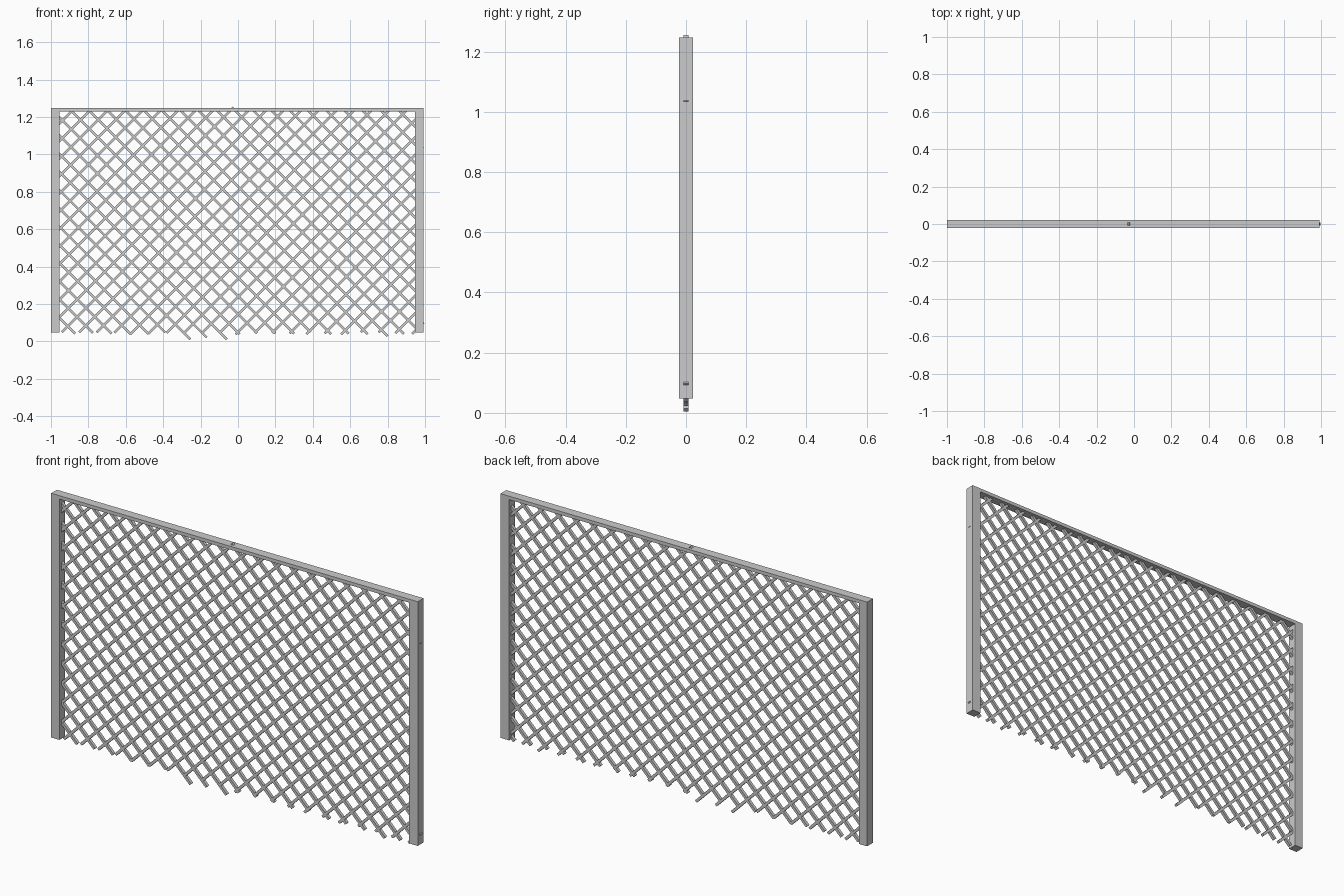
import bpy, math, random

if "Cube" in bpy.data.objects:
    bpy.data.objects.remove(bpy.data.objects["Cube"])

random.seed(4)


def box(name, x0, x1, y0, y1, z0, z1):
    bpy.ops.mesh.primitive_cube_add(
        size=1, location=((x0 + x1) / 2, (y0 + y1) / 2, (z0 + z1) / 2))
    ob = bpy.context.object
    ob.name = name
    ob.scale = (x1 - x0, y1 - y0, z1 - z0)
    return ob


# Flat-sided bar running from a to b in the xz plane
def bar(name, a, b, width=0.013, depth=0.015):
    dx, dz = b[0] - a[0], b[1] - a[1]
    bpy.ops.mesh.primitive_cube_add(
        size=1, location=((a[0] + b[0]) / 2, 0, (a[1] + b[1]) / 2))
    ob = bpy.context.object
    ob.name = name
    ob.scale = (width, depth, math.hypot(dx, dz))
    ob.rotation_euler = (0, math.atan2(dx, dz), 0)
    return ob


# Frame: two posts and a top rail
D = 0.0225
box("left_post", -1.0, -0.955, -D, D, 0.047, 1.247)
box("right_post", 0.946, 0.993, -D, D, 0.047, 1.247)
box("top_rail", -0.955, 0.946, -D, D, 1.23, 1.247)

# Mesh opening, bars overlap slightly into the frame
XL, XR, ZT = -0.966, 0.958, 1.233

# Bars rising to the right: x - z = d (a few poke through the frame)
pokes = {-13: "top", 0: "side", 10: "side"}
for k in range(-25, 12):
    d = -0.05 + 0.0941 * k
    zb = random.uniform(0.036, 0.05)
    lo = max(XL, zb + d)
    hi = min(XR, ZT + d)
    if k in pokes:
        hi = 1.25 + d if pokes[k] == "top" else (0.99 if k == 0 else 0.993)
    if hi - lo > 0.015:
        bar("rising_bar", (lo, lo - d), (hi, hi - d))

# Bars falling to the right: x + z = c (a few hang lower at the bottom)
low = {-2: 0.01, -1: 0.02, 0: 0.01, 9: 0.028}
for k in range(-12, 25):
    c = -0.049 + 0.0975 * k
    zb = low.get(k, random.uniform(0.036, 0.05))
    lo = max(XL, c - ZT)
    hi = min(XR, c - zb)
    if hi - lo > 0.015:
        bar("falling_bar", (lo, c - lo), (hi, c - hi))
